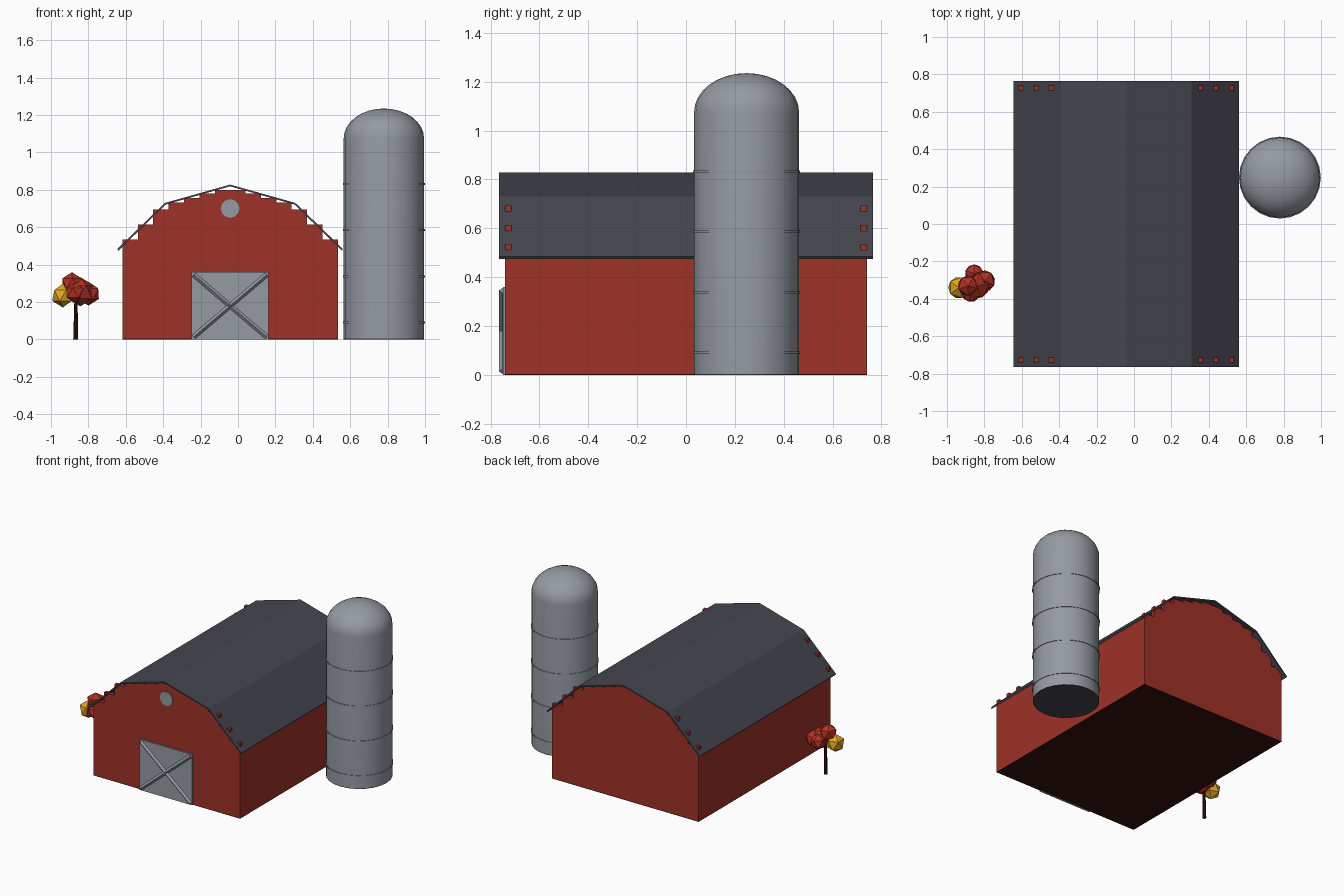
import bpy, bmesh, math
from mathutils import Vector, Matrix

cube = bpy.data.objects.get("Cube")
if cube:
    bpy.data.objects.remove(cube, do_unlink=True)


def material(name, r, g, b):
    m = bpy.data.materials.new(name)
    m.use_nodes = True
    m.diffuse_color = (r, g, b, 1)
    bsdf = next(n for n in m.node_tree.nodes if n.type == 'BSDF_PRINCIPLED')
    bsdf.inputs["Base Color"].default_value = (r, g, b, 1)
    return m


RED = material("barn red", 0.345, 0.032, 0.021)
SLATE = material("roof slate", 0.06, 0.06, 0.08)
GREY = material("metal grey", 0.30, 0.325, 0.365)
LEAF = material("leaf red", 0.45, 0.03, 0.018)
GOLD = material("leaf gold", 0.75, 0.39, 0.018)
BARK = material("dark bark", 0.04, 0.005, 0.005)


def finish(name, bm, mat, smooth=False):
    bmesh.ops.recalc_face_normals(bm, faces=bm.faces[:])
    me = bpy.data.meshes.new(name)
    bm.to_mesh(me)
    bm.free()
    me.materials.append(mat)
    ob = bpy.data.objects.new(name, me)
    bpy.context.collection.objects.link(ob)
    if smooth:
        bpy.ops.object.select_all(action='DESELECT')
        ob.select_set(True)
        bpy.context.view_layer.objects.active = ob
        bpy.ops.object.shade_smooth_by_angle(angle=math.radians(40))


def prism(name, outline, y0, y1, mat):
    """Extrude an x-z outline along y."""
    bm = bmesh.new()
    face = bm.faces.new([bm.verts.new((x, y0, z)) for x, z in outline])
    new = bmesh.ops.extrude_face_region(bm, geom=[face])["geom"]
    verts = [v for v in new if isinstance(v, bmesh.types.BMVert)]
    bmesh.ops.translate(bm, verts=verts, vec=(0, y1 - y0, 0))
    # extruding leaves the first cap in place only when it is still linked
    if not any(all(abs(v.co.y - y0) < 1e-6 for v in f.verts) for f in bm.faces):
        bm.faces.new([v for v in bm.verts if abs(v.co.y - y0) < 1e-6])
    finish(name, bm, mat)


def box(name, x0, x1, y0, y1, z0, z1, mat):
    prism(name, [(x0, z0), (x1, z0), (x1, z1), (x0, z1)], y0, y1, mat)


def rod(name, a, b, r0, r1, sides, mat):
    """Straight tapered bar between two points."""
    a, b = Vector(a), Vector(b)
    spin = (b - a).to_track_quat('Z', 'Y').to_matrix().to_4x4()
    bm = bmesh.new()
    bmesh.ops.create_cone(bm, cap_ends=True, segments=sides, radius1=r0, radius2=r1,
                          depth=(b - a).length,
                          matrix=Matrix.Translation((a + b) / 2) @ spin)
    finish(name, bm, mat)


def lathe(name, profile, centre, mat, closed=False, steps=24):
    """Turn an r-z profile about a vertical axis."""
    bm = bmesh.new()
    vs = [bm.verts.new((r, 0, z)) for r, z in profile]
    pairs = list(zip(vs, vs[1:])) + ([(vs[-1], vs[0])] if closed else [])
    edges = [bm.edges.new(p) for p in pairs]
    bmesh.ops.spin(bm, geom=vs + edges, cent=(0, 0, 0), axis=(0, 0, 1),
                   angle=math.tau, steps=steps, use_duplicate=False)
    bmesh.ops.remove_doubles(bm, verts=bm.verts[:], dist=0.0005)
    bmesh.ops.translate(bm, verts=bm.verts[:], vec=centre)
    finish(name, bm, mat, smooth=True)


# Barn body: dark floor slab, side walls and stepped gable ends
CX, HALF, DEPTH, T, SLAB = -0.042, 0.576, 0.74, 0.025, 0.004
box("barn_floor", CX - HALF, CX + HALF, -DEPTH, DEPTH, 0, SLAB, BARK)
for side, label in ((-1, "right"), (1, "left")):
    x0, x1 = sorted((CX + side * HALF, CX + side * (HALF - T)))
    box(label + "_wall", x0, x1, -DEPTH + T, DEPTH - T, SLAB, 0.495, RED)

tops = [0.534, 0.614, 0.694, 0.733, 0.757, 0.78, 0.80]
step = HALF / 7
left_half = [(-HALF, SLAB)]
for i, z in enumerate(tops):
    left_half.append((-HALF + i * step, z))
    if i < 6:
        left_half.append((-HALF + (i + 1) * step, z))
gable = [(CX + x, z) for x, z in left_half] + [(CX - x, z) for x, z in reversed(left_half)]
prism("front_gable", gable, -DEPTH, -DEPTH + T, RED)
prism("back_gable", gable, DEPTH - T, DEPTH, RED)

# Gambrel roof of four thin panels
ridge = [(-0.603, 0.484), (-0.349, 0.73), (0, 0.828), (0.349, 0.73), (0.603, 0.484)]
for (xa, za), (xb, zb) in zip(ridge, ridge[1:]):
    panel = [(xa, za), (xb, zb), (xb * 0.99, zb - 0.009), (xa * 0.99, za - 0.009)]
    prism("roof_panel", [(CX + x, z) for x, z in panel], -0.765, 0.765, SLATE)

# Door with crossed braces, and round gable window
DW, DH = 0.206, 0.36
box("door_panel", CX - DW, CX + DW, -0.75, -0.735, 0, DH, GREY)
for s in (-1, 1):
    rod("door_brace", (CX - s * 0.195, -0.752, 0.014), (CX + s * 0.195, -0.752, 0.346),
        0.013, 0.013, 4, GREY)
rod("round_window", (CX, -0.747, 0.70), (CX, -0.735, 0.70), 0.05, 0.05, 12, GREY)

# Silo with a dark base, a low dome and thin hoops
SILO, R, EAVE, RISE = (0.78, 0.248, 0), 0.215, 1.075, 0.16
dome = [(R * math.cos(a), EAVE + RISE * math.sin(a))
        for a in (i * math.pi / 16 for i in range(8))]
lathe("silo", [(R, SLAB)] + dome + [(0, EAVE + RISE)], SILO, GREY)
lathe("silo_base", [(0, 0), (R, 0), (R, SLAB)], SILO, SLATE)
for z in (0.09, 0.337, 0.585, 0.832):
    hoop = [(R - 0.01, z - 0.005), (R + 0.004, z - 0.005),
            (R + 0.004, z + 0.005), (R - 0.01, z + 0.005)]
    lathe("silo_hoop", hoop, SILO, GREY, closed=True)

# Small tree with faceted leaf clumps
rod("tree_trunk", (-0.868, -0.33, 0), (-0.866, -0.33, 0.24), 0.013, 0.008, 8, BARK)
clumps = [("gold_leaves", -0.936, -0.34, 0.235, 0.064, GOLD),
          ("front_leaves", -0.872, -0.365, 0.25, 0.058, LEAF),
          ("middle_leaves", -0.842, -0.33, 0.255, 0.078, LEAF),
          ("side_leaves", -0.80, -0.305, 0.245, 0.064, LEAF),
          ("back_leaves", -0.855, -0.265, 0.25, 0.055, LEAF),
          ("top_leaves", -0.888, -0.33, 0.30, 0.06, LEAF)]
for i, (name, x, y, z, r, mat) in enumerate(clumps):
    bm = bmesh.new()
    bmesh.ops.create_icosphere(bm, subdivisions=1, radius=r,
                               matrix=Matrix.Translation((x, y, z)) @ Matrix.Rotation(i * 0.7, 4, 'Z'))
    finish(name, bm, mat)
